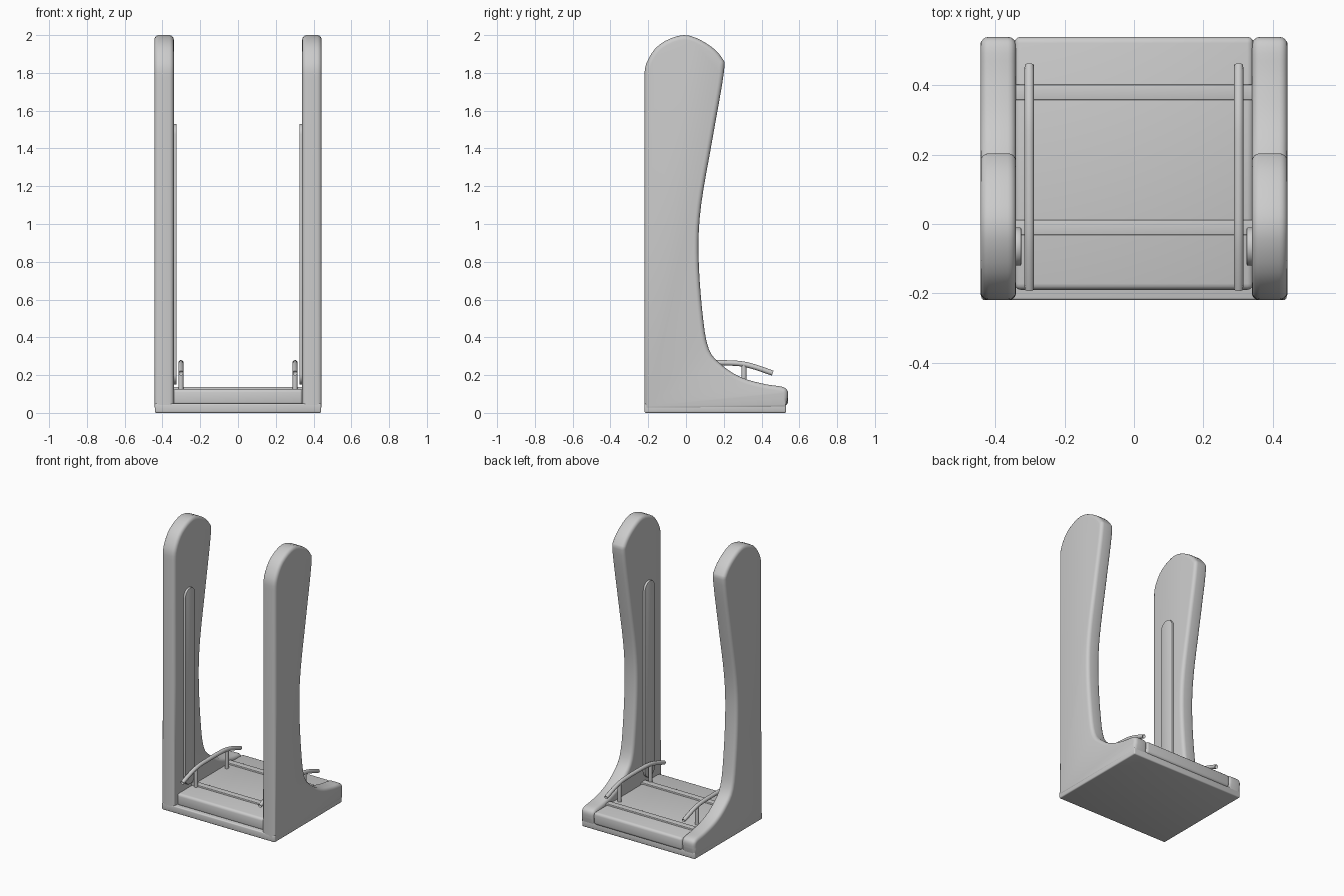
import bpy, bmesh, math
from mathutils import Vector
from mathutils.geometry import interpolate_bezier

if "Cube" in bpy.data.objects:
    bpy.data.objects.remove(bpy.data.objects["Cube"])


def finish(name, bm, angle=35):
    bmesh.ops.recalc_face_normals(bm, faces=bm.faces)
    me = bpy.data.meshes.new(name)
    bm.to_mesh(me)
    bm.free()
    ob = bpy.data.objects.new(name, me)
    bpy.context.collection.objects.link(ob)
    bpy.ops.object.select_all(action='DESELECT')
    bpy.context.view_layer.objects.active = ob
    ob.select_set(True)
    bpy.ops.object.shade_smooth_by_angle(angle=math.radians(angle))
    return ob


def box(name, lo, hi, bevel):
    bm = bmesh.new()
    bmesh.ops.create_cube(bm, size=1)
    for v in bm.verts:
        v.co = Vector([lo[i] + (v.co[i] + 0.5) * (hi[i] - lo[i]) for i in range(3)])
    bmesh.ops.bevel(bm, geom=bm.edges[:], offset=bevel, segments=3, profile=0.5, affect='EDGES')
    return finish(name, bm)


def smooth_path(pts, n):
    """Catmull-Rom curve through the points."""
    p = [Vector(q) for q in pts]
    out = []
    for i in range(len(p) - 1):
        a, b = p[i], p[i + 1]
        ta = (b - p[max(i - 1, 0)]) / 6
        tb = (p[min(i + 2, len(p) - 1)] - a) / 6
        out += interpolate_bezier(a, a + ta, b - tb, b, n + 1)[:-1]
    return [Vector(q) for q in out] + [p[-1]]


def slab(name, outline, x0, x1, r, steps=4):
    """Clockwise y-z outline (x=0) extruded from x0 to x1 with rounded rims."""
    n = len(outline)
    normals = []
    for i in range(n):
        t = (outline[(i + 1) % n] - outline[i - 1]).normalized()
        normals.append(Vector((0, -t.z, t.y)))
    d = math.copysign(1, x1 - x0)
    rim = [(r * (1 - math.sin(a)), r * (1 - math.cos(a)))
           for a in [k / steps * math.pi / 2 for k in range(steps + 1)]]
    levels = [(x0 + d * h, ins) for ins, h in rim] + [(x1 - d * h, ins) for ins, h in reversed(rim)]
    bm = bmesh.new()
    rings = []
    for x, ins in levels:
        rings.append([bm.verts.new(outline[i] - normals[i] * ins + Vector((x, 0, 0))) for i in range(n)])
    for a, b in zip(rings, rings[1:]):
        for i in range(n):
            j = (i + 1) % n
            bm.faces.new((a[i], a[j], b[j], b[i]))
    bm.faces.new(rings[0])
    bm.faces.new(rings[-1])
    return finish(name, bm)


def tube(name, pts, r, sides=12):
    """Round bar along a path in a y-z plane, with domed ends."""
    stations = []
    t0, t1 = (pts[1] - pts[0]).normalized(), (pts[-1] - pts[-2]).normalized()
    for k in range(1, 4):
        a = k / 4 * math.pi / 2
        stations.append((pts[0] + t0 * r * (1 - math.sin(a)), t0, r * math.cos(math.pi / 2 - a)))
    for i in range(len(pts)):
        t = (pts[min(i + 1, len(pts) - 1)] - pts[max(i - 1, 0)]).normalized()
        if 0 < i < len(pts) - 1:
            stations.append((pts[i], t, r))
    for k in range(3, 0, -1):
        a = k / 4 * math.pi / 2
        stations.append((pts[-1] - t1 * r * (1 - math.sin(a)), t1, r * math.sin(a)))
    bm = bmesh.new()
    rings = []
    for c, t, rad in stations:
        u = Vector((1, 0, 0))
        w = t.cross(u)
        rings.append([bm.verts.new(c + (u * math.cos(q) + w * math.sin(q)) * rad)
                      for q in [2 * math.pi * k / sides for k in range(sides)]])
    for a, b in zip(rings, rings[1:]):
        for i in range(sides):
            j = (i + 1) % sides
            bm.faces.new((a[i], a[j], b[j], b[i]))
    bm.faces.new(rings[0])
    bm.faces.new(rings[-1])
    return finish(name, bm, 60)


# Base plate and raised floor
box("base_plate", (-0.44, -0.22, 0.0), (0.44, 0.53, 0.05), 0.008)
box("floor_slab", (-0.345, -0.19, 0.04), (0.345, 0.54, 0.127), 0.018)

# Flat cross bars set into the floor
for name, y in (("front_cross_bar", -0.01), ("back_cross_bar", 0.38)):
    box(name, (-0.345, y - 0.022, 0.10), (0.345, y + 0.022, 0.138), 0.003)

# Side panel silhouette: straight front, domed head, waist and sweeping foot
head_to_toe = smooth_path([(0, -0.22, 1.76), (0, -0.21, 1.85), (0, -0.14, 1.95), (0, -0.01, 2.0),
                           (0, 0.11, 1.955), (0, 0.19, 1.88), (0, 0.2, 1.8), (0, 0.14, 1.45),
                           (0, 0.08, 1.1), (0, 0.066, 0.85), (0, 0.085, 0.55), (0, 0.12, 0.34),
                           (0, 0.2, 0.245), (0, 0.3, 0.185), (0, 0.42, 0.152), (0, 0.51, 0.138),
                           (0, 0.538, 0.115), (0, 0.538, 0.07)], 4)
panel = [Vector((0, -0.22, 0.02)), Vector((0, -0.22, 0.9))] + head_to_toe + [Vector((0, 0.525, 0.02))]

# Capsule outline of the strip on each inner wall
strip = []
for cz, start in ((1.475, math.pi), (0.205, 0)):
    for k in range(11):
        a = start - math.pi * k / 10
        strip.append(Vector((0, -0.065 + 0.055 * math.cos(a), cz + 0.055 * math.sin(a))))

for side, s in (("left", -1), ("right", 1)):
    slab(side + "_panel", panel, s * 0.34, s * 0.443, 0.024)
    slab(side + "_wall_strip", strip, s * 0.325, s * 0.35, 0.004, 2)
    # Bowed hand rail on two posts
    rail = smooth_path([(s * 0.302, -0.19, 0.21), (s * 0.302, -0.07, 0.25), (s * 0.302, 0.03, 0.264),
                        (s * 0.302, 0.24, 0.264), (s * 0.302, 0.34, 0.25), (s * 0.302, 0.46, 0.21)], 4)
    tube(side + "_rail", rail, 0.014)
    for pos, y in (("front", -0.035), ("back", 0.307)):
        post = [Vector((s * 0.302, y, z)) for z in (0.1, 0.12, 0.24, 0.258)]
        tube(side + "_" + pos + "_post", post, 0.013)
